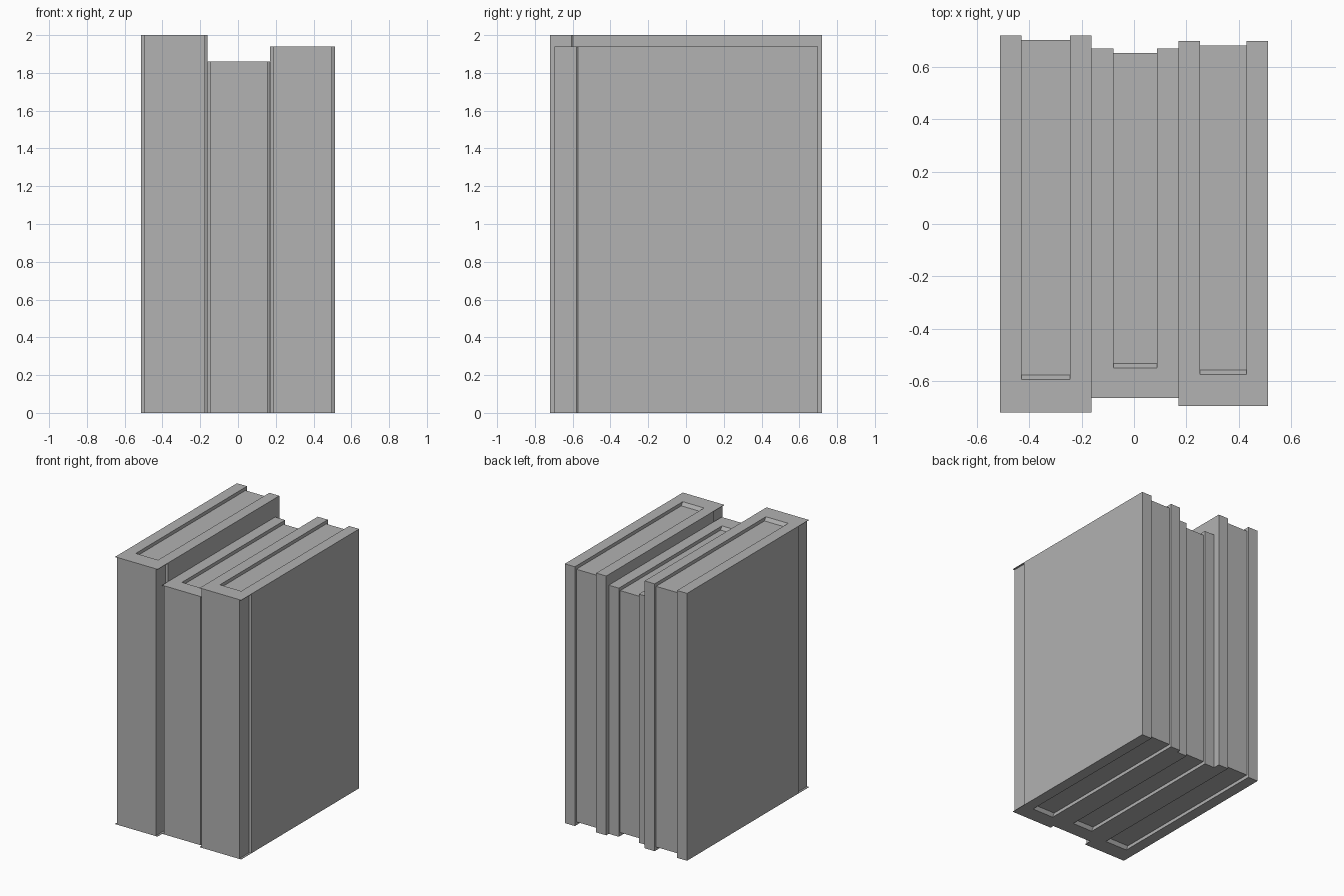
import bpy
import bmesh
from mathutils import Vector

cube = bpy.data.objects.get("Cube")
if cube:
    bpy.data.objects.remove(cube, do_unlink=True)

grey = bpy.data.materials.new("plain grey")
grey.use_nodes = True
GREY = (0.445, 0.445, 0.445, 1)
grey.diffuse_color = GREY
grey.node_tree.nodes["Principled BSDF"].inputs["Base Color"].default_value = GREY

RECESS = 0.014    # depth of the hinge strip beside the spine
HINGE = 0.115     # width of the hinge strip
LIP = 0.003       # thickness of the lip capping the hinge strip
PAGE_DROP = 0.025 # pages sit below the cover edge
PAGE_INSET = 0.017
BOARD = 0.083     # cover thickness


def prism(name, points, direction):
    """Extrude a closed flat profile into a solid."""
    bm = bmesh.new()
    face = bm.faces.new([bm.verts.new(p) for p in points])
    ext = bmesh.ops.extrude_face_region(bm, geom=[face], use_keep_orig=True)
    verts = [v for v in ext["geom"] if isinstance(v, bmesh.types.BMVert)]
    bmesh.ops.translate(bm, vec=Vector(direction), verts=verts)
    bmesh.ops.recalc_face_normals(bm, faces=bm.faces)
    mesh = bpy.data.meshes.new(name)
    bm.to_mesh(mesh)
    bm.free()
    mesh.materials.append(grey)
    obj = bpy.data.objects.new(name, mesh)
    bpy.context.collection.objects.link(obj)
    return obj


def book(name, x0, x1, y0, y1, height, inner_y):
    mid, half = (x0 + x1) / 2, (x1 - x0) / 2
    inner, narrow = half - BOARD, half - RECESS
    step = y0 + HINGE

    # Cover: U shaped section with recessed hinge strips
    right = [(narrow, y0), (narrow, step), (half, step + 0.007),
             (half, y1), (inner, y1), (inner, inner_y)]
    left = [(-x, y) for x, y in reversed(right)]
    prism(name + "_cover", [(mid + x, y, 0) for x, y in right + left],
          (0, 0, height))

    # Thin lips closing the hinge strips at head and foot
    for side, label in ((-1, "right"), (1, "left")):
        for z, end in ((0, "foot"), (height - LIP, "head")):
            lip = [(narrow, y0), (half, y0), (half, step + 0.007), (narrow, step)]
            prism(f"{name}_{label}_{end}_lip",
                  [(mid + side * x, y, z) for x, y in lip], (0, 0, LIP))

    # Pages: sunk block that slopes up to the spine
    fore, slope = y1 - PAGE_INSET, inner_y + PAGE_INSET
    low, high = PAGE_DROP, height - PAGE_DROP
    side_profile = [(inner_y, 0), (slope, low), (fore, low),
                    (fore, high), (slope, high), (inner_y, height)]
    prism(name + "_pages", [(mid - inner, y, z) for y, z in side_profile],
          (2 * inner, 0, 0))


book("tall_book", -0.5125, -0.162, -0.72, 0.72, 2.0, -0.595)
book("short_book", -0.162, 0.17, -0.665, 0.67, 1.86, -0.55)
book("medium_book", 0.17, 0.5125, -0.695, 0.70, 1.94, -0.575)
